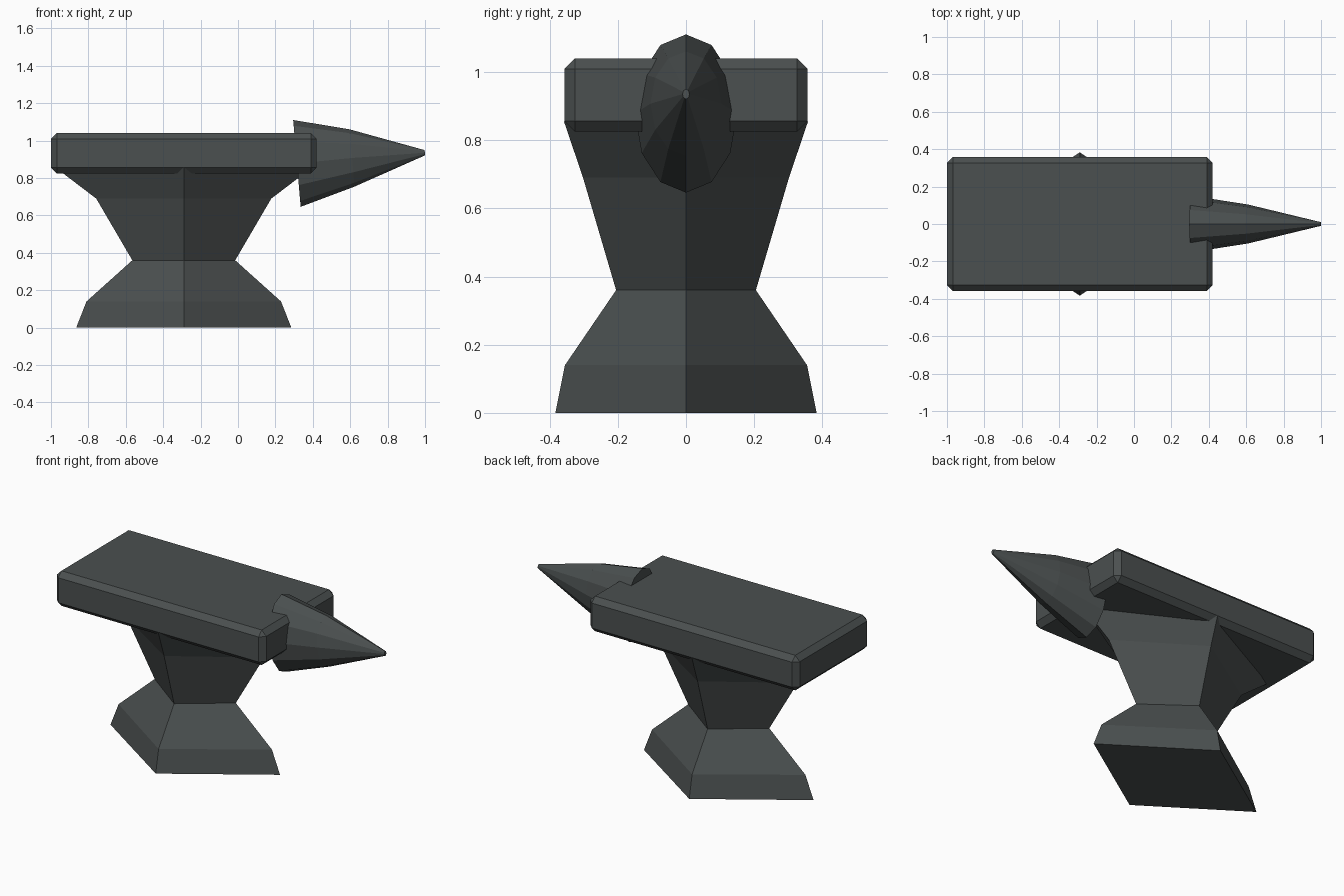
import bpy, bmesh, math

if "Cube" in bpy.data.objects:
    bpy.data.objects.remove(bpy.data.objects["Cube"])

iron = bpy.data.materials.new("dark_iron")
iron.diffuse_color = (0.07, 0.08, 0.08, 1)
iron.use_nodes = True
iron.node_tree.nodes["Principled BSDF"].inputs["Base Color"].default_value = iron.diffuse_color


def finish(bm, name):
    bmesh.ops.recalc_face_normals(bm, faces=bm.faces)
    me = bpy.data.meshes.new(name)
    bm.to_mesh(me)
    bm.free()
    me.materials.append(iron)
    ob = bpy.data.objects.new(name, me)
    bpy.context.collection.objects.link(ob)
    return ob


def loft(name, rings):
    """Skin a stack of equal-length point rings and cap both ends."""
    bm = bmesh.new()
    rows = [[bm.verts.new(p) for p in ring] for ring in rings]
    n = len(rows[0])
    for a, b in zip(rows, rows[1:]):
        for i in range(n):
            j = (i + 1) % n
            bm.faces.new((a[i], a[j], b[j], b[i]))
    bm.faces.new(rows[0])
    bm.faces.new(rows[-1])
    return finish(bm, name)


# Waisted pedestal: four-sided diamond sections (z, half x, half y)
CX = -0.29
sections = [(0, 0.575, 0.383), (0.14, 0.52, 0.355), (0.36, 0.275, 0.205),
            (0.69, 0.468, 0.302), (0.855, 0.685, 0.358)]
loft("pedestal", [[(CX + hx, 0, z), (CX, hy, z), (CX - hx, 0, z), (CX, -hy, z)]
                  for z, hx, hy in sections])

# Striking plate: box with chamfered edges
bm = bmesh.new()
bmesh.ops.create_cube(bm, size=1)
for v in bm.verts:
    v.co = (-0.29 + v.co.x * 1.42, v.co.y * 0.714, 0.9325 + v.co.z * 0.215)
bmesh.ops.bevel(bm, geom=bm.edges[:], offset=0.031, segments=1, affect='EDGES')
finish(bm, "striking_plate")


# Horn: slightly tilted 12-sided oval rings (x, z, half y, half z, lean)
def oval(x, z, hy, hz, lean):
    angles = [math.tau * i / 12 for i in range(12)]
    return [(x - lean * math.cos(a), hy * math.sin(a), z + hz * math.cos(a))
            for a in angles]


loft("horn", [oval(0.315, 0.878, 0.15, 0.232, 0.02),
              oval(0.61, 0.907, 0.104, 0.153, 0.013),
              oval(0.999, 0.935, 0.01, 0.014, 0.001)])
